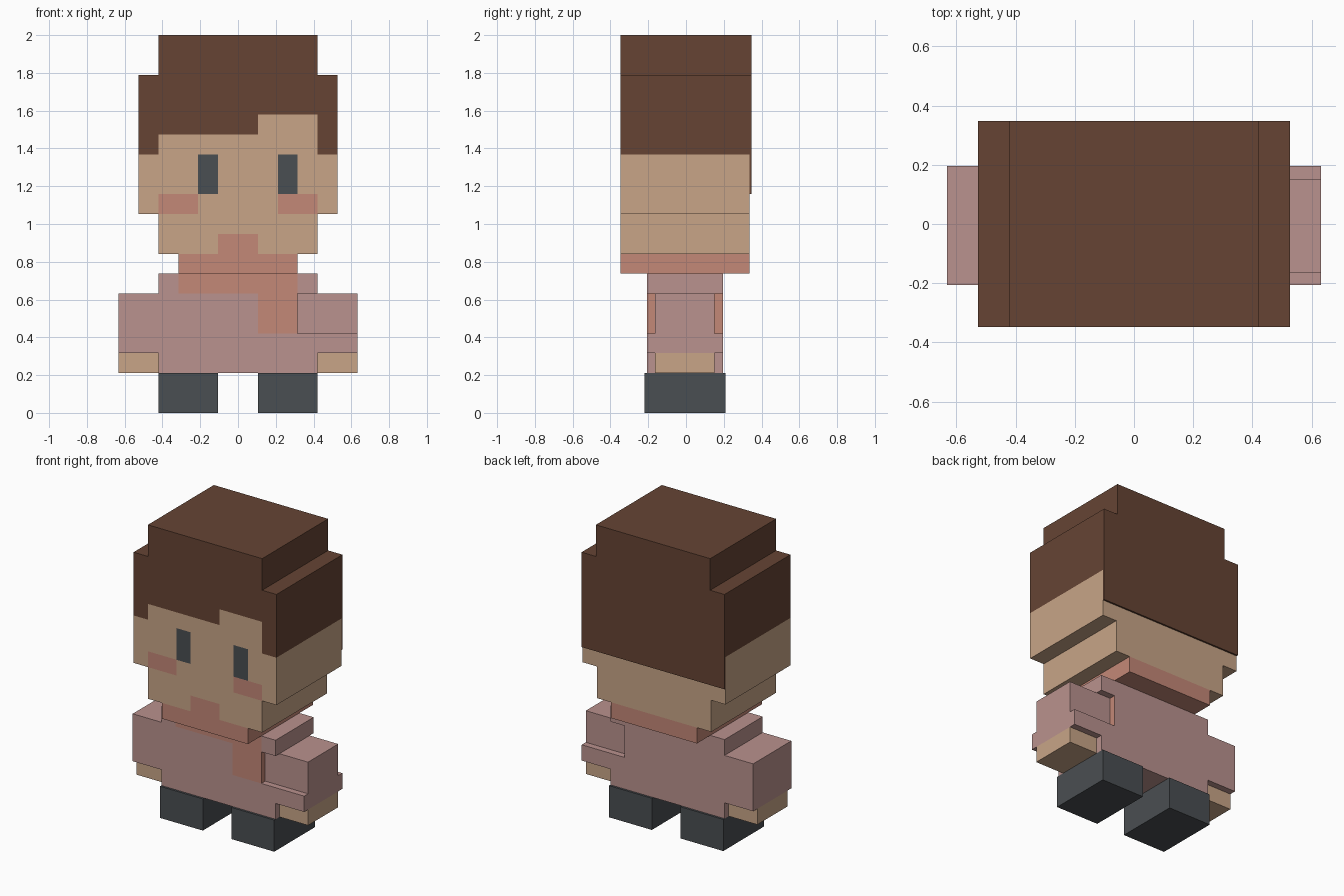
import bpy, bmesh

if "Cube" in bpy.data.objects:
    bpy.data.objects.remove(bpy.data.objects["Cube"])

U = 2 / 19  # one block


def material(name, hex_code):
    def lin(v):
        return v / 12.92 if v <= 0.04045 else ((v + 0.055) / 1.055) ** 2.4
    m = bpy.data.materials.new(name)
    m.diffuse_color = [lin(int(hex_code[i:i + 2], 16) / 255) for i in (0, 2, 4)] + [1]
    m.use_nodes = True
    m.node_tree.nodes["Principled BSDF"].inputs["Base Color"].default_value = m.diffuse_color
    return m


COLOURS = "HSCMD"
MATERIALS = [material("brown hair", "664434"), material("skin", "C8A587"),
             material("coral scarf", "C48877"), material("mauve jumper", "BA928E"),
             material("charcoal", "4A4E52")]


def slab(name, rows, left, bottom, y0, y1):
    """Extrude a block pattern from y0 to y1; the back takes each row's edge colour."""
    rows = rows[::-1]
    bm = bmesh.new()

    def filled(c, r):
        return 0 <= r < len(rows) and 0 <= c < len(rows[r]) and rows[r][c] != "."

    def face(colour, points):
        f = bm.faces.new([bm.verts.new(p) for p in points])
        f.material_index = COLOURS.index(colour)

    for r, row in enumerate(rows):
        edge_colour = row.strip(".")[0]
        for c, colour in enumerate(row):
            if colour == ".":
                continue
            x0, z0 = (left + c) * U, (bottom + r) * U
            x1, z1 = x0 + U, z0 + U
            face(colour, [(x0, y0, z0), (x1, y0, z0), (x1, y0, z1), (x0, y0, z1)])
            face(edge_colour, [(x1, y1, z0), (x0, y1, z0), (x0, y1, z1), (x1, y1, z1)])
            # outer walls where the neighbouring block is empty
            for dc, dr, a, b in ((1, 0, (x1, z0), (x1, z1)), (-1, 0, (x0, z1), (x0, z0)),
                                 (0, 1, (x1, z1), (x0, z1)), (0, -1, (x0, z0), (x1, z0))):
                if not filled(c + dc, r + dr):
                    face(colour, [(a[0], y0, a[1]), (a[0], y1, a[1]),
                                  (b[0], y1, b[1]), (b[0], y0, b[1])])
    bmesh.ops.remove_doubles(bm, verts=bm.verts, dist=1e-4)
    bmesh.ops.recalc_face_normals(bm, faces=bm.faces)
    # merge blocks of the same colour into large flat faces
    bmesh.ops.dissolve_limit(bm, angle_limit=0.01, verts=bm.verts, edges=bm.edges,
                             delimit={'MATERIAL', 'NORMAL'})
    mesh = bpy.data.meshes.new(name)
    bm.to_mesh(mesh)
    bm.free()
    for m in MATERIALS:
        mesh.materials.append(m)
    ob = bpy.data.objects.new(name, mesh)
    bpy.context.collection.objects.link(ob)
    return ob


# Head with fringe, eyes, cheeks and the scarf collar below
slab("head_and_collar", [
    ".HHHHHHHH.",
    ".HHHHHHHH.",
    "HHHHHHHHHH",
    "HHHHHHHHHH",
    "HHHHHHSSSH",
    "HSSSSSSSSH",
    "SSSDSSSDSS",
    "SSSDSSSDSS",
    "SCCSSSSCCS",
    ".SSSSSSSS.",
    ".SSSCCSSS.",
    "..CCCCCC..",
], -5, 7, -0.347, 0.336)

# Thin layer of hair on the back of the head
slab("back_hair", [".HHHHHHHH."] * 2 + ["HHHHHHHHHH"] * 6, -5, 11, 0.336, 0.347)

# Jumper with the hanging scarf end and a gap for the right arm
slab("jumper", [
    "..MCCCCCCM..",
    "MMMMMMMCC...",
    "MMMMMMMCC...",
    "MMMMMMMMMMMM",
    "..MMMMMMMM..",
], -6, 2, -0.206, 0.195)

# Slimmer upper sleeve, hands and shoes
slab("right_sleeve", ["MMM"] * 2, 3, 4, -0.165, 0.152)
for side, hand_x, shoe_x in (("left", -6, -4), ("right", 4, 1)):
    slab(side + "_hand", ["SS"], hand_x, 2, -0.165, 0.152)
    slab(side + "_shoe", ["DDD"] * 2, shoe_x, 0, -0.22, 0.209)
